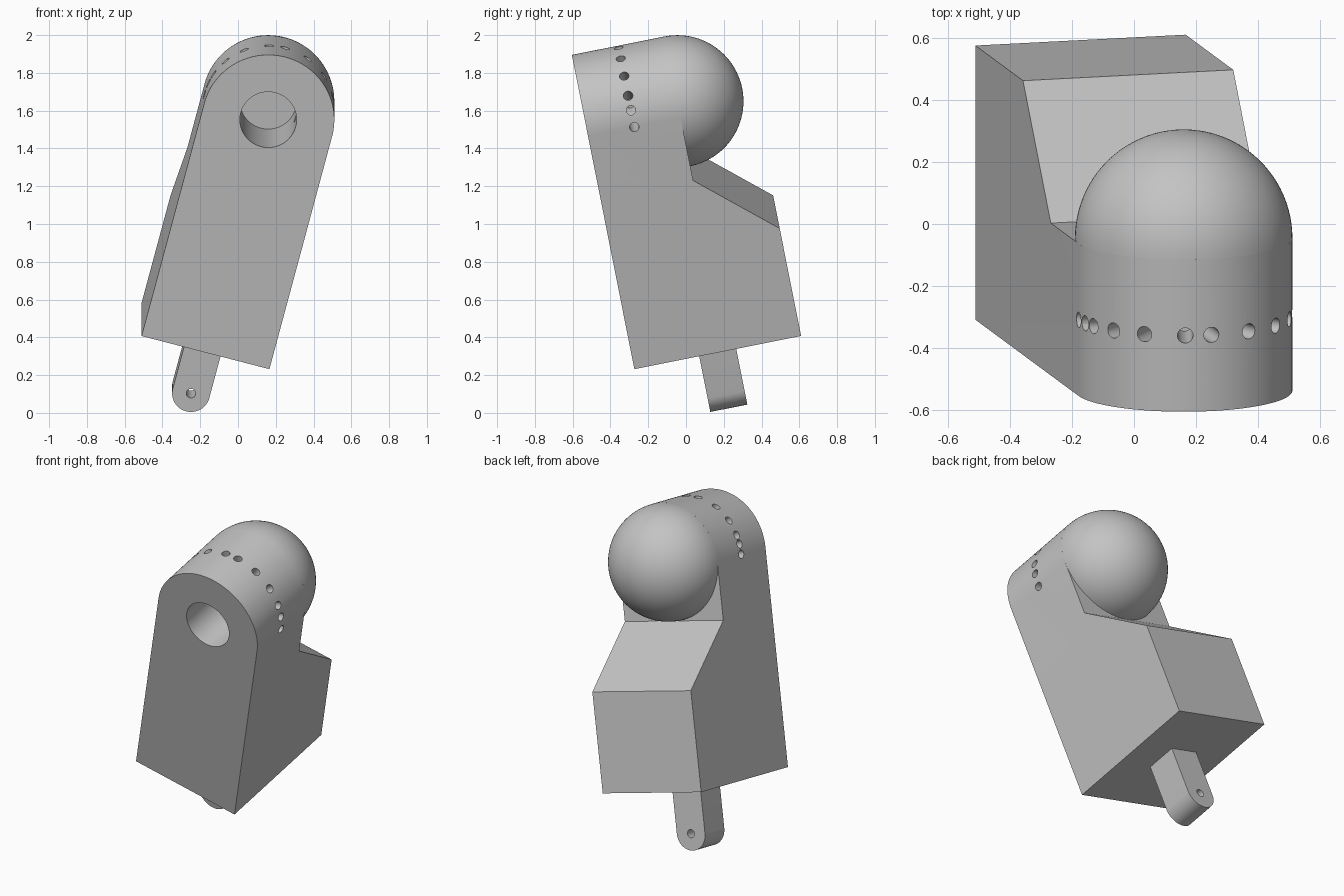
import bpy, bmesh, math
from mathutils import Matrix, Vector

old = bpy.data.objects.get("Cube")
if old:
    bpy.data.objects.remove(old, do_unlink=True)

# Local frame: x = width, y = depth, z = up, origin at the mouth of the bore
POSE = (Matrix.Translation((0.16, -0.536, 1.552))
        @ Matrix.Rotation(math.radians(11.25), 4, 'X')
        @ Matrix.Rotation(math.radians(14.8), 4, 'Y'))
R, DEPTH, BASE = 0.35, 0.9, -1.3

grey = bpy.data.materials.new("plain grey")
grey.use_nodes = True
COLOUR = (0.55, 0.55, 0.55, 1)
grey.diffuse_color = COLOUR
grey.node_tree.nodes["Principled BSDF"].inputs["Base Color"].default_value = COLOUR


def finish(name, bm):
    bmesh.ops.recalc_face_normals(bm, faces=bm.faces)
    mesh = bpy.data.meshes.new(name)
    bm.to_mesh(mesh)
    bm.free()
    mesh.materials.append(grey)
    obj = bpy.data.objects.new(name, mesh)
    bpy.context.collection.objects.link(obj)
    return obj


def prism(name, points, push):
    """Extrude a closed outline along a vector."""
    bm = bmesh.new()
    face = bm.faces.new([bm.verts.new(p) for p in points])
    out = bmesh.ops.extrude_face_region(bm, geom=[face], use_keep_orig=True)
    moved = [v for v in out["geom"] if isinstance(v, bmesh.types.BMVert)]
    bmesh.ops.translate(bm, verts=moved, vec=push)
    return finish(name, bm)


def rod(name, start, end, radius, sides):
    start, end = Vector(start), Vector(end)
    axis = end - start
    bm = bmesh.new()
    bmesh.ops.create_cone(
        bm, cap_ends=True, segments=sides, radius1=radius, radius2=radius, depth=axis.length,
        matrix=Matrix.Translation((start + end) / 2) @ axis.to_track_quat('Z', 'Y').to_matrix().to_4x4())
    return finish(name, bm)


def cut(obj, cutter):
    cutter.hide_render = True
    mod = obj.modifiers.new("cut", 'BOOLEAN')
    mod.operation, mod.solver, mod.object = 'DIFFERENCE', 'EXACT', cutter
    bpy.context.view_layer.objects.active = obj
    bpy.ops.object.modifier_apply(modifier=mod.name)
    bpy.data.objects.remove(cutter, do_unlink=True)


def arc(radius, y, z, first, last, steps):
    """Points on an arc, angles measured from straight up towards +x."""
    for i in range(steps + 1):
        a = math.radians(first + (last - first) * i / steps)
        yield (radius * math.sin(a), y, z + radius * math.cos(a))


# Body: arched slab, stepped down with a slope at the back
outline = [(R, 0, BASE), (-R, 0, BASE)] + list(arc(R, 0, 0, -90, 90, 64))
body = prism("body", outline, (0, DEPTH, 0))
step = [(-1, 0.5, 1), (-1, 0.5, -0.35), (-1, DEPTH, -0.70), (-1, 1.2, -0.9625), (-1, 1.2, 1)]
cut(body, prism("step_cutter", step, (2, 0, 0)))

# Bore and the ring of small radial holes
cut(body, rod("bore_cutter", (0, -0.1, 0), (0, 0.6, 0), 0.15, 64))
for angle in (-90, -80, -71, -55, -36, -14, 0, 22, 43, 62, 75, 90):
    a = math.radians(angle)
    ray = Vector((math.sin(a), 0, math.cos(a)))
    mid = Vector((0, 0.25, 0))
    cut(body, rod("hole_cutter", mid + ray * 0.1, mid + ray * 0.45, 0.025, 24))

# Dome: closed half ball behind the arch
bm = bmesh.new()
bmesh.ops.create_uvsphere(bm, u_segments=96, v_segments=48, radius=R,
                          matrix=Matrix.Translation((0, 0.5, 0)) @ Matrix.Rotation(math.pi / 2, 4, 'X'))
cutout = bmesh.ops.bisect_plane(bm, geom=bm.verts[:] + bm.edges[:] + bm.faces[:], dist=1e-4,
                                plane_co=(0, 0.5, 0), plane_no=(0, -1, 0), clear_outer=True)
bmesh.ops.holes_fill(bm, edges=[e for e in bm.edges if e.is_boundary], sides=0)
dome = finish("dome", bm)

# Mounting tab with a round end and a pin hole
tab_outline = [(-0.1, 0.35, BASE), (0.1, 0.35, BASE)] + list(arc(0.1, 0.35, -1.6, 90, 270, 32))
tab = prism("mounting_tab", tab_outline, (0, 0.2, 0))
cut(tab, rod("pin_cutter", (0, 0.2, -1.6), (0, 0.7, -1.6), 0.025, 24))

# Tilt everything and shade
for obj in (body, dome, tab):
    obj.matrix_world = POSE
    bpy.ops.object.select_all(action='DESELECT')
    obj.select_set(True)
    bpy.context.view_layer.objects.active = obj
    bpy.ops.object.shade_smooth_by_angle(angle=math.radians(30))
